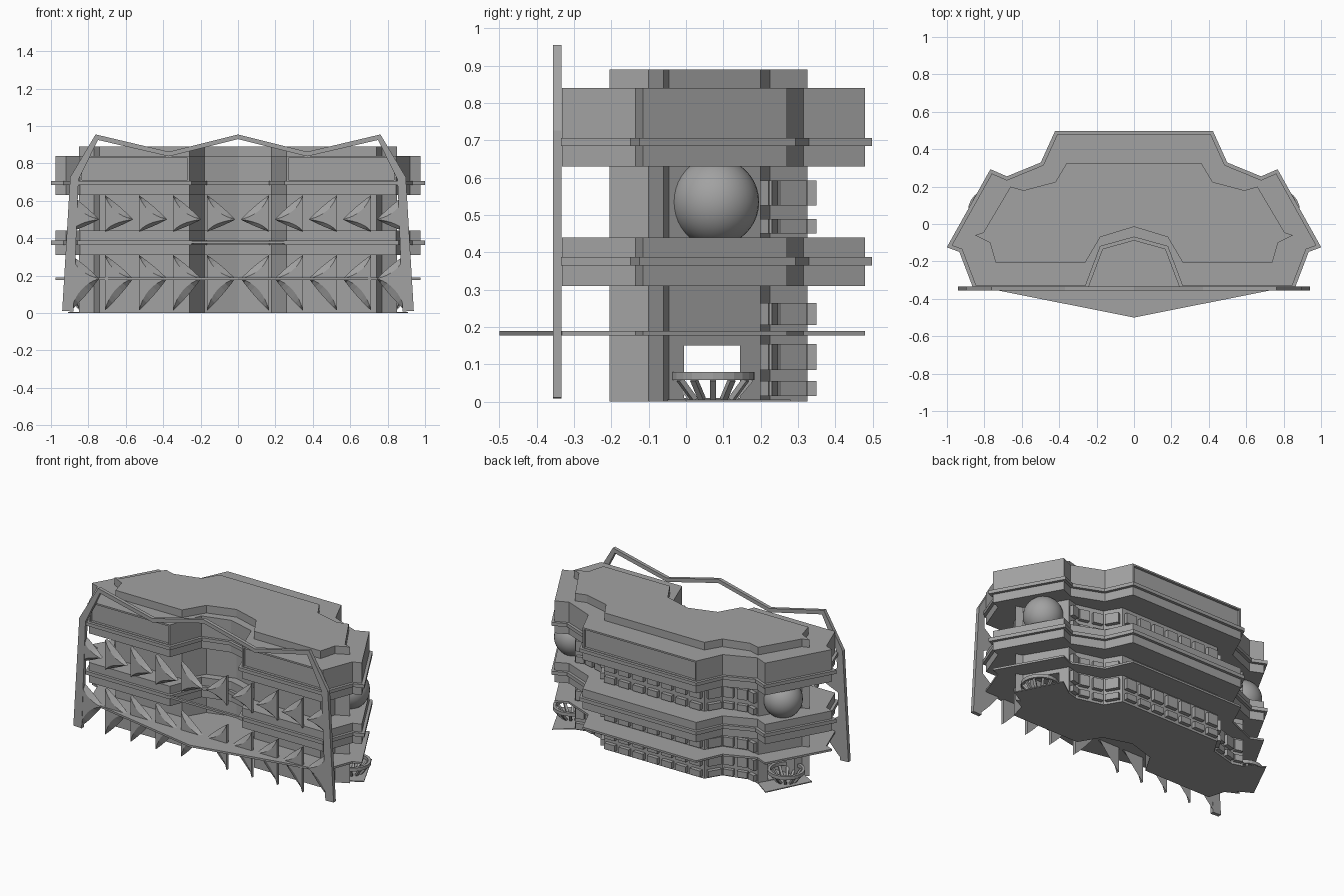
import bpy, bmesh, math
from mathutils import Vector, Matrix

cube = bpy.data.objects.get("Cube")
if cube:
    bpy.data.objects.remove(cube, do_unlink=True)

grey = bpy.data.materials.new("plain_grey")
grey.use_nodes = True
grey.diffuse_color = (0.36, 0.36, 0.36, 1)
grey.node_tree.nodes["Principled BSDF"].inputs["Base Color"].default_value = (0.36, 0.36, 0.36, 1)


def finish(name, bm):
    bmesh.ops.recalc_face_normals(bm, faces=bm.faces)
    mesh = bpy.data.meshes.new(name)
    bm.to_mesh(mesh)
    bm.free()
    mesh.materials.append(grey)
    obj = bpy.data.objects.new(name, mesh)
    bpy.context.collection.objects.link(obj)
    return obj


def add_prism(bm, pts, a, b, axis="z"):
    """Extrude a flat outline from a to b along z or y."""
    place = (lambda p, h: (p[0], p[1], h)) if axis == "z" else (lambda p, h: (p[0], h, p[1]))
    low = [bm.verts.new(place(p, a)) for p in pts]
    high = [bm.verts.new(place(p, b)) for p in pts]
    bm.faces.new(low)
    bm.faces.new(high)
    for i in range(len(pts)):
        j = (i + 1) % len(pts)
        bm.faces.new((low[i], low[j], high[j], high[i]))


def prism(name, pts, a, b, axis="z"):
    bm = bmesh.new()
    add_prism(bm, pts, a, b, axis)
    return finish(name, bm)


def add_box(bm, matrix, size):
    bmesh.ops.create_cube(bm, size=1, matrix=matrix @ Matrix.Diagonal((*size, 1)))


def full(half):
    return half + [(-x, y) for x, y in reversed(half) if x != 0]


def grow(pts, t):
    """Offset a closed outline outward by t."""
    out = []
    for i, p in enumerate(pts):
        p = Vector(p)
        d1 = (p - Vector(pts[i - 1])).normalized()
        d2 = (Vector(pts[(i + 1) % len(pts)]) - p).normalized()
        n1, n2 = Vector((-d1.y, d1.x)), Vector((-d2.y, d2.x))
        out.append(tuple(p + (n1 + n2) * t / (1 + n1.dot(n2))))
    return out


# Outlines, right half from back to front centre
core_half = [(0.36, 0.325), (0.42, 0.225), (0.59, 0.18), (0.66, 0.2), (0.805, -0.045),
             (0.85, -0.06), (0.77, -0.1), (0.74, -0.205), (0.26, -0.205), (0.18, -0.07), (0, -0.015)]
slab_sides = [(0.41, 0.48), (0.485, 0.315), (0.68, 0.235), (0.76, 0.27),
              (0.975, -0.115), (0.92, -0.135), (0.845, -0.332)]
slab = full(slab_sides + [(0.26, -0.332), (0.18, -0.12), (0, -0.07)])
ledge = grow(slab, 0.018)

# Core block with a passage running from side to side
core = prism("core", full(core_half), 0, 0.89)
bm = bmesh.new()
add_box(bm, Matrix.Translation((0, 0.07, 0.08)), (3, 0.15, 0.14))
cutter = finish("passage_cutter", bm)
cutter.hide_render = True
cut = core.modifiers.new("passage", "BOOLEAN")
cut.operation = "DIFFERENCE"
cut.solver = "EXACT"
cut.object = cutter
bpy.context.view_layer.objects.active = core
bpy.ops.object.modifier_apply(modifier=cut.name)
bpy.data.objects.remove(cutter, do_unlink=True)

# Storey slabs and their thin ledges
prism("lower_slab", slab, 0.31, 0.44)
prism("lower_ledge", ledge, 0.365, 0.388)
prism("upper_slab_base", slab, 0.63, 0.69)
prism("upper_ledge", ledge, 0.685, 0.707)
bm = bmesh.new()
add_prism(bm, slab, 0.7, 0.84)
bmesh.ops.recalc_face_normals(bm, faces=bm.faces)
long_walls = [f for f in bm.faces if abs(f.normal.y) > 0.95 and f.calc_area() > 0.05]
bmesh.ops.inset_individual(bm, faces=long_walls, thickness=0.015, depth=0)
bmesh.ops.inset_individual(bm, faces=long_walls, thickness=0.001, depth=-0.015)
finish("upper_slab", bm)

# Pointed terrace plate
prism("terrace", full(slab_sides + [(0, -0.5)]), 0.177, 0.19)

# Rows of window blocks on the back walls
bm = bmesh.new()
rows = [(0.015, 0.055), (0.085, 0.155), (0.205, 0.265), (0.45, 0.49), (0.525, 0.592)]
walls = [((-0.36, 0.325), (0.36, 0.325), 7)]
for i, count in enumerate((1, 2, 1)):
    a, b = core_half[i], core_half[i + 1]
    walls.append((a, b, count))
    walls.append(((-b[0], b[1]), (-a[0], a[1]), count))
for a, b, count in walls:
    a, b = Vector(a), Vector(b)
    d = b - a
    turn = Matrix.Rotation(math.atan2(d.y, d.x), 4, "Z")
    for k in range(count):
        c = a + d * (k + 0.5) / count
        for z0, z1 in rows:
            m = Matrix.Translation((c.x, c.y, (z0 + z1) / 2)) @ turn
            add_box(bm, m, (d.length / count * 0.72, 0.05, z1 - z0))
finish("window_blocks", bm)


# Thorn-shaped screen fins, with a slanted curved edge
def add_thorn(bm, x, z, width, height):
    tip, end = Vector((x + width, z)), Vector((x, z + height))
    rings = []
    for y, pull in ((-0.354, 0.22), (-0.334, 0.55)):
        ctrl = Vector((x + width * pull, z + height * pull))
        pts = [Vector((x, z))]
        for i in range(9):
            t = i / 8
            pts.append(tip * (1 - t) ** 2 + ctrl * 2 * t * (1 - t) + end * t * t)
        rings.append([bm.verts.new((p.x, y, p.y)) for p in pts])
    front, back = rings
    bm.faces.new(front)
    bm.faces.new(back)
    for i in range(len(front)):
        j = (i + 1) % len(front)
        bm.faces.new((front[i], front[j], back[j], back[i]))


bm = bmesh.new()
for side in (-1, 1):
    for k in range(5):
        x = side * (0.165 + 0.182 * k)
        for z, up, down in ((0.5, 0.13, 0.065), (0.184, 0.126, 0.17)):
            add_thorn(bm, x, z, -side * 0.15, up)
            add_thorn(bm, x, z, -side * 0.15, -down)
finish("screen_fins", bm)


# Leaning posts joined by a zigzag rail
def ribbon(path):
    left, right = [], []
    for i, (x, z, w) in enumerate(path):
        p = Vector((x, z))
        d1 = (p - Vector(path[i - 1][:2])).normalized() if i else None
        d2 = (Vector(path[i + 1][:2]) - p).normalized() if i < len(path) - 1 else d1
        d1 = d1 or d2
        n = Vector((-d1.y - d2.y, d1.x + d2.x)) / (1 + d1.dot(d2)) * w / 2
        left.append(tuple(p + n))
        right.append(tuple(p - n))
    return left + right[::-1]


path = [(0.91, 0.01, 0.06), (0.875, 0.72, 0.045), (0.755, 0.94, 0.026), (0.37, 0.85, 0.024), (0, 0.942, 0.024)]
path += [(-x, z, w) for x, z, w in reversed(path[:-1])]
prism("frame_and_rail", ribbon(path), -0.356, -0.333, "y")

# Thin bar bridging the front recess
bm = bmesh.new()
add_box(bm, Matrix.Translation((0, -0.343, 0.378)), (0.56, 0.016, 0.014))
finish("recess_bar", bm)

for side, label in ((1, "left"), (-1, "right")):
    # Side dome
    bm = bmesh.new()
    bmesh.ops.create_uvsphere(bm, u_segments=32, v_segments=20, radius=0.118,
                              matrix=Matrix.Translation((side * 0.755, 0.078, 0.535)))
    for f in bm.faces:
        f.smooth = True
    finish(label + "_dome", bm)

    # Ground plate
    plate = [(0.66, 0.2), (0.8, -0.06), (0.91, 0.0), (0.77, 0.28)]
    prism(label + "_ground_plate", [(side * x, y) for x, y in plate], 0, 0.006)

    # Ribbed basket: rim ring and sloping ribs
    centre = Matrix.Translation((side * 0.775, 0.072, 0))
    bm = bmesh.new()
    loop = [bm.verts.new(p) for p in ((0.094, 0, 0.058), (0.112, 0, 0.058), (0.112, 0, 0.08), (0.094, 0, 0.08))]
    edges = [bm.edges.new((loop[i], loop[(i + 1) % 4])) for i in range(4)]
    bmesh.ops.spin(bm, geom=loop + edges, cent=(0, 0, 0), axis=(0, 0, 1), angle=math.tau, steps=24)
    bmesh.ops.remove_doubles(bm, verts=bm.verts, dist=0.0005)
    for k in range(12):
        spoke = Matrix.Rotation(math.tau * k / 12, 4, "Z") @ Matrix.Translation((0.08, 0, 0.033))
        add_box(bm, spoke @ Matrix.Rotation(math.radians(40), 4, "Y"), (0.014, 0.016, 0.07))
    bmesh.ops.transform(bm, matrix=centre, verts=bm.verts)
    finish(label + "_basket", bm)
